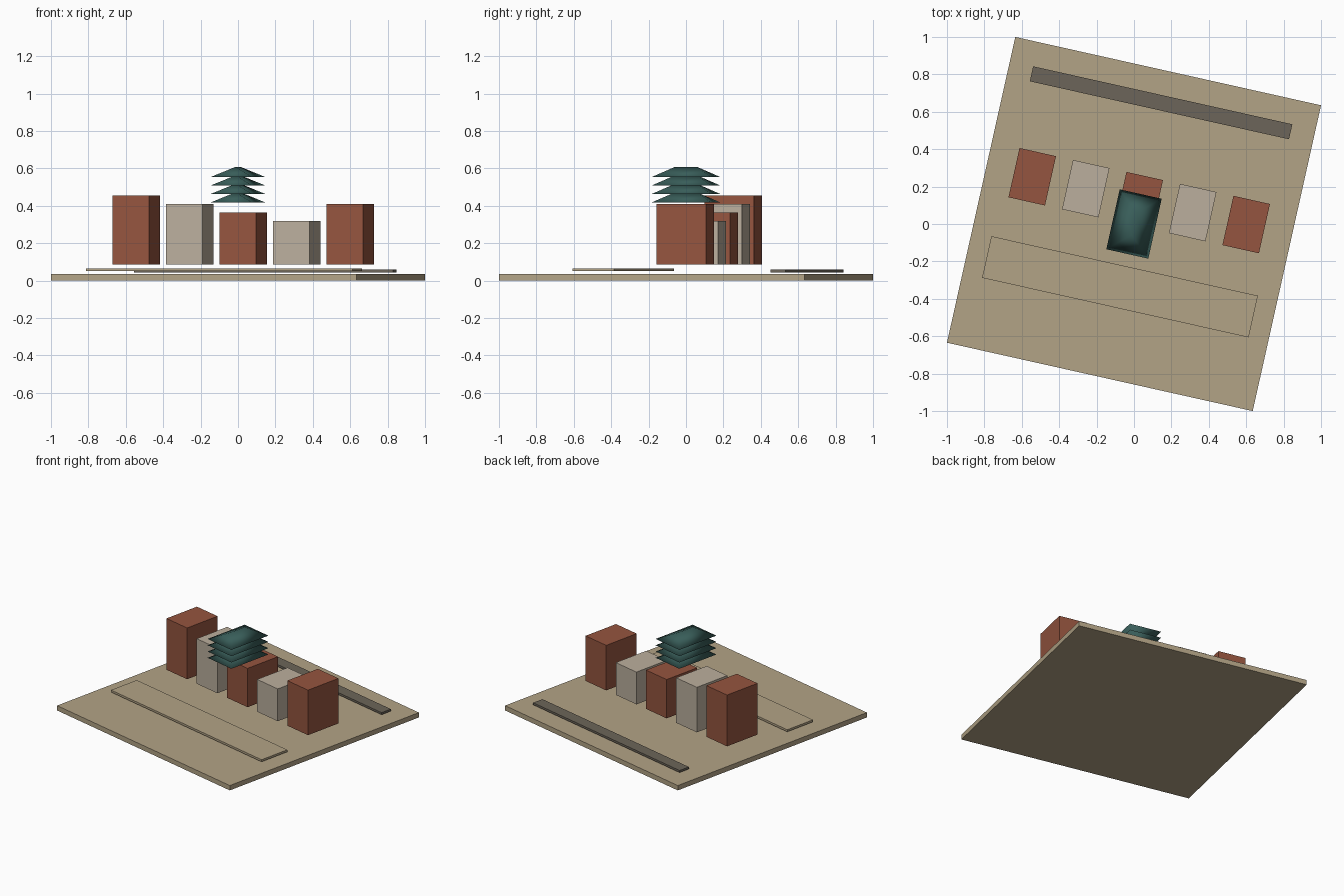
import bpy, bmesh, math
from mathutils import Matrix

if "Cube" in bpy.data.objects:
    bpy.data.objects.remove(bpy.data.objects["Cube"])

ROT = Matrix.Rotation(math.radians(-12.6), 4, 'Z')   # whole site is turned


def material(name, rgb):
    m = bpy.data.materials.new(name)
    m.diffuse_color = (*rgb, 1)
    m.use_nodes = True
    m.node_tree.nodes["Principled BSDF"].inputs["Base Color"].default_value = m.diffuse_color
    return m


TAN = material("sand", (0.45, 0.37, 0.24))
BRICK = material("brick", (0.30, 0.09, 0.05))
STONE = material("stone", (0.50, 0.43, 0.34))
DARK = material("dark_stone", (0.15, 0.13, 0.10))
GREEN = material("roof_green", (0.04, 0.11, 0.10))


def finish(name, bm, mat):
    bm.transform(ROT)
    bmesh.ops.recalc_face_normals(bm, faces=bm.faces)
    me = bpy.data.meshes.new(name)
    bm.to_mesh(me)
    bm.free()
    me.materials.append(mat)
    ob = bpy.data.objects.new(name, me)
    bpy.context.collection.objects.link(ob)
    return ob


def box(name, u, v, w, d, z0, z1, mat):
    bm = bmesh.new()
    bmesh.ops.create_cube(bm, size=1, matrix=Matrix.Translation((u, v, (z0 + z1) / 2))
                          @ Matrix.Diagonal((w, d, z1 - z0, 1)))
    return finish(name, bm, mat)


def hip_roof(name, w, d, ridge, z0, z1, mat):
    bm = bmesh.new()
    a, b, c, e = [bm.verts.new((x * w / 2, y * d / 2, z0))
                  for x, y in ((-1, -1), (1, -1), (1, 1), (-1, 1))]
    r0 = bm.verts.new((0, -ridge / 2, z1))
    r1 = bm.verts.new((0, ridge / 2, z1))
    for f in ((a, b, c, e), (a, b, r0), (b, c, r1, r0), (c, e, r1), (e, a, r0, r1)):
        bm.faces.new(f).smooth = True
    return finish(name, bm, mat)


# Ground slab with a back wall strip and a front terrace
box("ground_slab", 0, 0, 1.675, 1.675, 0, 0.035, TAN)
box("back_strip", 0, 0.664, 1.42, 0.082, 0.043, 0.058, DARK)
box("front_terrace", 0, -0.344, 1.46, 0.228, 0.05, 0.065, TAN)

# Row of five blocks
for i, top in enumerate((0.455, 0.41, 0.365, 0.318, 0.41)):
    box(f"building_block_{i + 1}", (i - 2) * 0.293, 0.128, 0.2, 0.27, 0.085, top,
        STONE if i % 2 else BRICK)

# Stacked hipped roof tiers
for i in range(4):
    z = 0.417 + i * 0.0453
    hip_roof(f"roof_tier_{i + 1}", 0.23, 0.328, 0.12, z, z + 0.055, GREEN)
